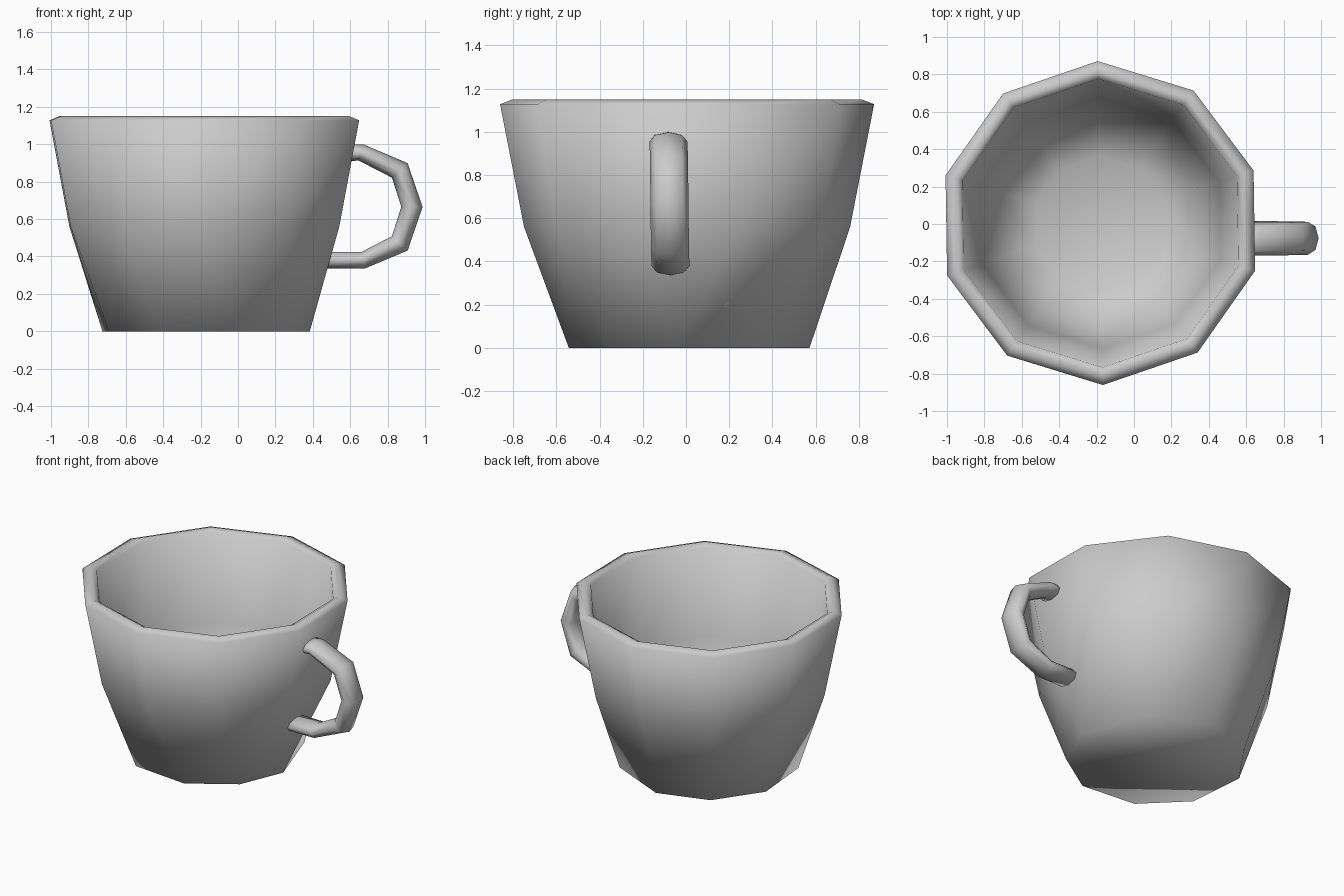
import bpy, bmesh
from math import cos, sin, pi, radians
from mathutils import Vector

if "Cube" in bpy.data.objects:
    bpy.data.objects.remove(bpy.data.objects["Cube"])

CX, CY = -0.18, 0.005
AZ = [18.9 + 36 * k for k in range(10)]
# The foot is a slightly uneven nine-sided loop (two of the ten corners share a spot)
FOOT = [-6, 43, 89, 126, 164, 206, 244, 285, 321, 354]


def finish(bm, name):
    bmesh.ops.remove_doubles(bm, verts=bm.verts[:], dist=0.0005)
    bmesh.ops.recalc_face_normals(bm, faces=bm.faces[:])
    for f in bm.faces:
        f.smooth = True
    mesh = bpy.data.meshes.new(name)
    bm.to_mesh(mesh)
    bm.free()
    ob = bpy.data.objects.new(name, mesh)
    bpy.context.collection.objects.link(ob)
    return ob


def skin(bm, rings):
    # Join successive loops with quads and cap both ends
    n = len(rings[0])
    for a, b in zip(rings, rings[1:]):
        for i in range(n):
            j = (i + 1) % n
            bm.faces.new((a[i], a[j], b[j], b[i]))
    bm.faces.new(rings[0][::-1])
    bm.faces.new(rings[-1])


# Cup body: outside wall, rounded rim, inside wall and floor
bm = bmesh.new()
profile = [(0.567, 0.0, FOOT), (0.755, 0.56, AZ), (0.866, 1.128, AZ),
           (0.81, 1.15, AZ), (0.772, 1.13, AZ), (0.67, 0.56, AZ),
           (0.55, 0.19, AZ), (0.36, 0.09, AZ)]
skin(bm, [[bm.verts.new((CX + r * cos(radians(a)), CY + r * sin(radians(a)), z))
           for a in az] for r, z, az in profile])
finish(bm, "cup_body")

# Handle: flattened eight-sided section swept along a faceted loop
path = [Vector(p) for p in [(0.57, 0.955), (0.66, 0.955), (0.865, 0.86), (0.93, 0.665),
                            (0.865, 0.47), (0.67, 0.38), (0.44, 0.38)]]
bm = bmesh.new()
rings = []
for i, p in enumerate(path):
    t = (path[min(i + 1, len(path) - 1)] - path[max(i - 1, 0)]).normalized()
    normal = Vector((-t.y, t.x))
    thick = 0.045 if i in (0, 1, 5, 6) else 0.057
    y0 = -0.083 + 0.013 * i / 6
    ring = []
    for k in range(8):
        a = 2 * pi * k / 8
        q = p + normal * thick * cos(a)
        ring.append(bm.verts.new((q.x, y0 + 0.088 * sin(a), q.y)))
    rings.append(ring)
skin(bm, rings)
finish(bm, "cup_handle")
